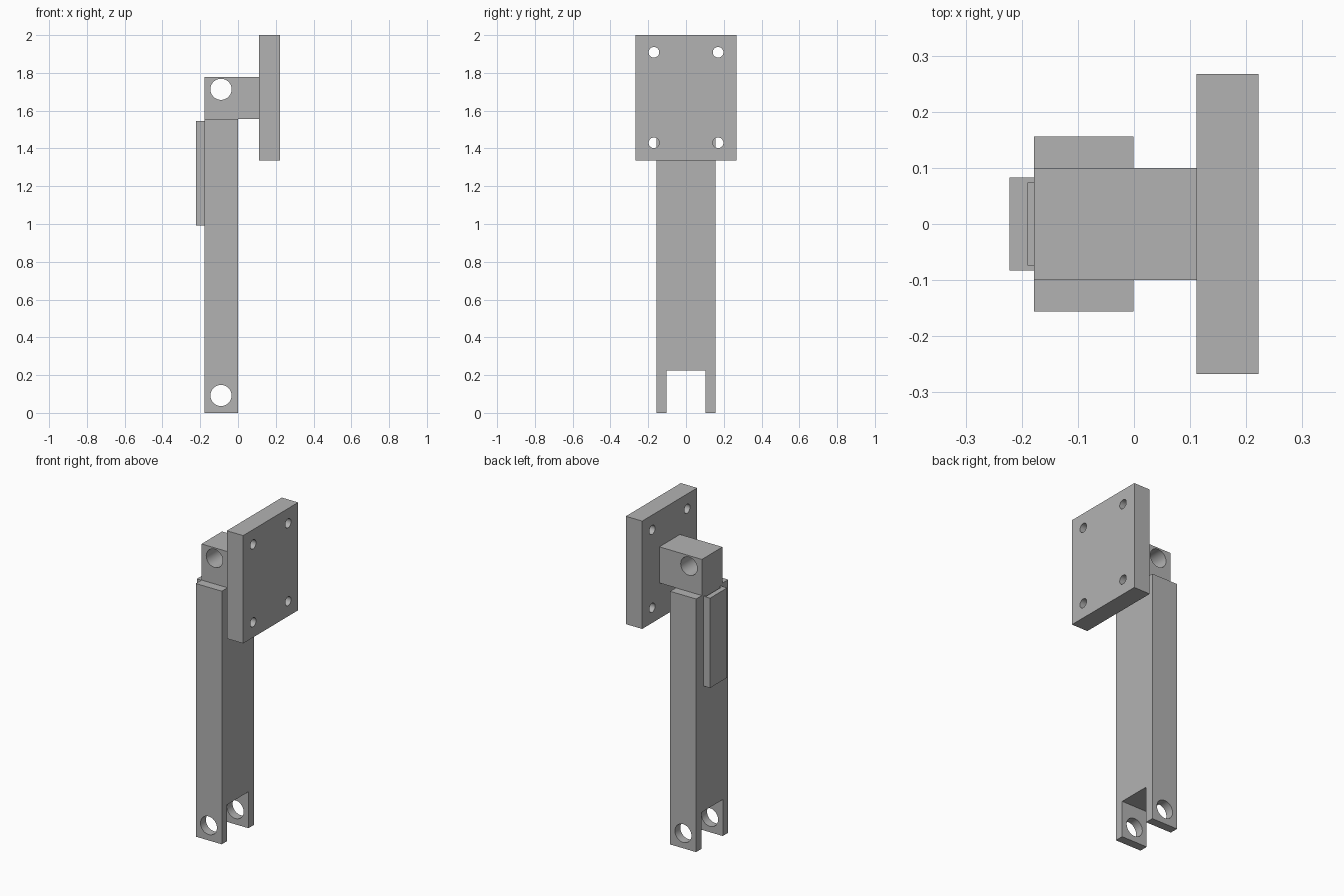
import bpy
import math

cube = bpy.data.objects.get("Cube")
if cube:
    bpy.data.objects.remove(cube, do_unlink=True)

grey = bpy.data.materials.new("plain_grey")
grey.use_nodes = True
grey.diffuse_color = (0.45, 0.45, 0.45, 1)
grey.node_tree.nodes["Principled BSDF"].inputs["Base Color"].default_value = (0.45, 0.45, 0.45, 1)


def box(name, x, y, z):
    """Box from (min, max) ranges on each axis."""
    bpy.ops.mesh.primitive_cube_add(size=1)
    ob = bpy.context.object
    ob.name = name
    ob.location = [(a + b) / 2 for a, b in (x, y, z)]
    ob.scale = [b - a for a, b in (x, y, z)]
    bpy.ops.object.transform_apply(location=True, rotation=False, scale=True)
    ob.data.materials.append(grey)
    return ob


def drill(name, radius, location, axis):
    """Cylinder cutter along the x or y axis."""
    rotation = (0, math.pi / 2, 0) if axis == "x" else (math.pi / 2, 0, 0)
    bpy.ops.mesh.primitive_cylinder_add(vertices=48, radius=radius, depth=1,
                                        location=location, rotation=rotation)
    ob = bpy.context.object
    ob.name = name
    ob.data.materials.append(grey)
    return ob


def cut(target, cutters):
    """Subtract every cutter, then smooth only the hole walls."""
    bpy.ops.object.select_all(action="DESELECT")
    bpy.context.view_layer.objects.active = target
    target.select_set(True)
    for cutter in cutters:
        cutter.hide_render = True
        mod = target.modifiers.new("cut", "BOOLEAN")
        mod.operation = "DIFFERENCE"
        mod.solver = "EXACT"
        mod.object = cutter
        bpy.ops.object.modifier_apply(modifier=mod.name)
        bpy.data.objects.remove(cutter, do_unlink=True)
    bpy.ops.object.shade_smooth_by_angle(angle=math.radians(30))


BACK, PIN_X, PIN_R = -0.178, -0.09, 0.056
ARM_TOP = 1.556

# Long arm with a forked foot and a pin hole through both tines
arm = box("arm", (BACK, -0.001), (-0.156, 0.156), (0, ARM_TOP))
cut(arm, [
    box("fork_slot", (-0.4, 0.2), (-0.103, 0.103), (-0.2, 0.224)),
    drill("foot_pin_hole", PIN_R, (PIN_X, 0, 0.092), "y"),
])

# Knuckle block joining the arm to the plate
knuckle = box("knuckle", (BACK, 0.111), (-0.1, 0.1), (ARM_TOP, 1.778))
cut(knuckle, [drill("knuckle_pin_hole", PIN_R, (PIN_X, 0, 1.713), "y")])

# Mounting plate with four bolt holes
plate = box("mounting_plate", (0.111, 0.222), (-0.267, 0.267), (1.337, 2.0))
cut(plate, [drill("bolt_hole", 0.028, (0.166, y, z), "x")
            for y in (-0.17, 0.17) for z in (1.43, 1.909)])

# Thin holder on the arm with a narrow pocket open at the top
holder = box("holder", (-0.222, BACK), (-0.083, 0.083), (0.993, 1.545))
cut(holder, [box("holder_pocket", (-0.19, -0.1), (-0.073, 0.073), (1.003, 1.7))])
